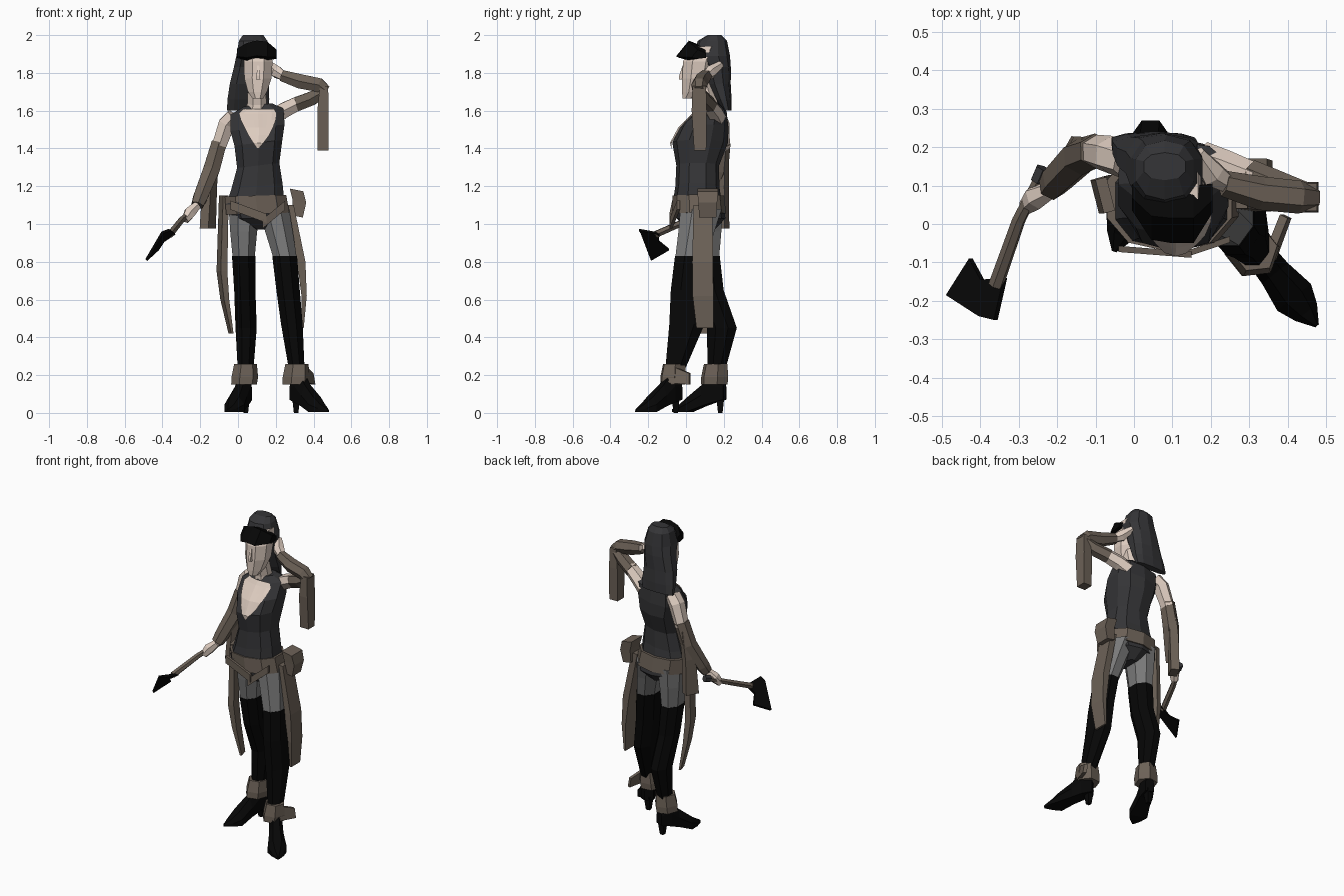
import bpy, bmesh, math
from mathutils import Vector, Matrix
from mathutils.bvhtree import BVHTree


def mat(name, *c):
    m = bpy.data.materials.new(name)
    m.diffuse_color = (*c, 1)
    return m


SKIN = mat("skin", .72, .60, .52)
VEST = mat("dark_cloth", .035, .035, .038)
BLACK = mat("black_leather", .002, .002, .002)
BROWN = mat("brown_leather", .15, .12, .095)
GREY = mat("grey_cloth", .19, .19, .19)


def skin_rings(name, rings, m):
    """Bridge a list of equal-length point rings and cap the ends."""
    bm = bmesh.new()
    rows = [[bm.verts.new(p) for p in r] for r in rings]
    n = len(rows[0])
    for a, b in zip(rows, rows[1:]):
        for i in range(n):
            bm.faces.new((a[i], a[(i + 1) % n], b[(i + 1) % n], b[i]))
    bm.faces.new(rows[0])
    bm.faces.new(rows[-1])
    bmesh.ops.recalc_face_normals(bm, faces=bm.faces)
    return finish(name, bm, m)


def finish(name, bm, m):
    me = bpy.data.meshes.new(name)
    bm.to_mesh(me)
    bm.free()
    me.materials.append(m)
    ob = bpy.data.objects.new(name, me)
    bpy.context.collection.objects.link(ob)
    return ob


def loft(name, secs, m, n=8, tilt=0, yaw=0, power=1):
    """Horizontal sections (z, cx, cy, rx, ry); four sides give boxes, power < 1 squares the ovals."""
    k = math.sqrt(2) if n == 4 else 1.03
    rings = []
    for z, cx, cy, rx, ry in secs:
        ring = []
        for i in range(n):
            a = 2 * math.pi * (i + .5) / n
            c, s = (math.copysign(abs(t) ** power, t) for t in (math.cos(a), math.sin(a)))
            v = Matrix.Rotation(yaw, 3, 'Z') @ Vector((rx * k * c, ry * k * s, 0))
            ring.append((cx + v.x, cy + v.y, z + tilt * v.x))
        rings.append(ring)
    return skin_rings(name, rings, m)


def tube(name, path, m, n=6):
    """Limb along (x, y, z, radius) points."""
    pts = [Vector(p[:3]) for p in path]
    rings = []
    for i, p in enumerate(pts):
        d = (pts[min(i + 1, len(pts) - 1)] - pts[max(i - 1, 0)]).normalized()
        u = d.cross(Vector((0, 1, 0.01))).normalized()
        w = d.cross(u)
        r = path[i][3]
        rings.append([p + u * r * math.cos(2 * math.pi * (j + .5) / n) + w * r * math.sin(2 * math.pi * (j + .5) / n)
                      for j in range(n)])
    return skin_rings(name, rings, m)


def slab(name, pts, offset, m):
    """Flat outline thickened by an offset vector."""
    o = Vector(offset) / 2
    return skin_rings(name, [[Vector(p) - o for p in pts], [Vector(p) + o for p in pts]], m)


# torso
torso = loft("vest", [(1.12, .09, .06, .155, .125), (1.2, .1, .06, .137, .113), (1.31, .107, .062, .113, .11),
                      (1.43, .108, .075, .128, .143), (1.51, .103, .097, .145, .124),
                      (1.595, .1, .135, .142, .078), (1.63, .105, .13, .075, .05)], VEST, 10, .12, 0, .8)
loft("briefs", [(.97, .125, .08, .03, .07), (1.03, .11, .08, .14, .125), (1.13, .09, .065, .155, .125)], VEST, 10, 0, 0, .85)

# skin in the open neckline, laid onto the vest
bvh = BVHTree.FromPolygons([v.co for v in torso.data.vertices], [p.vertices for p in torso.data.polygons])
bm = bmesh.new()
prev = None
for z, xl, xr in [(1.4, .1, .11), (1.43, .08, .135), (1.47, .055, .165), (1.51, .035, .185), (1.55, .015, .2),
                  (1.585, .005, .205), (1.61, .03, .19)]:
    row = []
    for i in range(9):
        x = xl + (xr - xl) * i / 8
        hit = bvh.ray_cast(Vector((x, -1, z)), Vector((0, 1, 0)))[0]
        row.append(bm.verts.new((x, (hit.y if hit else .09) - .012, z)))
    if prev:
        for i in range(8):
            bm.faces.new((prev[i], prev[i + 1], row[i + 1], row[i]))
    prev = row
finish("neckline_skin", bm, SKIN)

# neck, head, nose
tube("neck", [(.1, .125, 1.58, .068), (.1, .115, 1.64, .055), (.1, .09, 1.74, .05)], SKIN, 8)
loft("head", [(1.665, .105, .01, .03, .03), (1.7, .103, .04, .053, .064), (1.77, .105, .058, .075, .082),
              (1.86, .107, .07, .08, .09), (1.94, .105, .1, .065, .085)], SKIN, 8)
loft("nose", [(1.765, .107, -.024, .011, .012), (1.785, .107, -.024, .009, .012), (1.84, .107, -.012, .005, .006)], SKIN, 4)

# hair falling down the back
loft("hair", [(2.0, .08, .15, .055, .035), (1.97, .08, .14, .076, .075), (1.89, .085, .135, .095, .095),
              (1.83, .075, .16, .098, .075), (1.74, .06, .175, .105, .06), (1.66, .055, .198, .112, .042),
              (1.6, .05, .217, .11, .022)], VEST, 10, 0, 0, .85)

# peaked visor on the forehead
prof = [(-.05, 1.885), (.015, 1.965), (.1, 1.93), (.1, 1.88), (.01, 1.868)]
rings = []
for x, s, dy, dz in [(-.005, .5, .045, -.01), (.045, .95, .005, -.005), (.1, 1, 0, .006), (.155, 1, 0, 0), (.205, .5, .04, -.015)]:
    rings.append([(x, .03 + (y - .03) * s + dy, 1.91 + (z - 1.91) * s + dz) for y, z in prof])
skin_rings("visor", rings, BLACK)

# lowered arm
tube("right_upper_arm", [(-.02, .165, 1.57, .048), (-.06, .18, 1.53, .05), (-.105, .19, 1.40, .043)], SKIN)
tube("right_sleeve", [(-.1, .19, 1.43, .046), (-.14, .175, 1.29, .05), (-.2, .115, 1.14, .043), (-.215, .095, 1.1, .036)], BROWN)
loft("right_sleeve_drape", [(1.38, -.125, .2, .02, .02), (1.2, -.15, .185, .026, .034), (.975, -.16, .18, .026, .042)], BROWN, 4, 0, -.5)
tube("right_hand", [(-.215, .09, 1.1, .024), (-.255, .07, 1.06, .034), (-.28, .045, 1.02, .022)], SKIN)

# raised arm
tube("left_upper_arm", [(.18, .165, 1.56, .05), (.24, .145, 1.6, .047), (.32, .115, 1.64, .042)], SKIN)
tube("left_upper_sleeve", [(.3, .125, 1.63, .044), (.39, .09, 1.665, .042), (.45, .072, 1.7, .036)], BROWN)
tube("left_forearm_sleeve", [(.465, .068, 1.705, .034), (.43, .07, 1.735, .043), (.33, .08, 1.755, .044), (.235, .105, 1.785, .034)], BROWN)
loft("left_sleeve_drape", [(1.73, .455, .07, .022, .036), (1.6, .45, .07, .03, .04), (1.39, .45, .075, .03, .032)], BROWN, 4)
tube("left_hand", [(.245, .105, 1.78, .025), (.205, .13, 1.805, .036), (.165, .185, 1.845, .02)], SKIN)

# hatchet
tube("hatchet_grip", [(-.235, .145, 1.075, .022), (-.25, .11, 1.065, .022)], VEST)
tube("hatchet_handle", [(-.25, .11, 1.065, .016), (-.3, .01, 1.02, .018), (-.36, -.16, .945, .02)], BROWN)
slab("hatchet_blade", [(-.485, -.185, .81), (-.425, -.09, .865), (-.395, -.145, .91), (-.335, -.14, .95),
                       (-.36, -.25, .97), (-.40, -.24, .955)], (.01, 0, -.01), BLACK)

# belt, front straps, pouch, hanging sashes
loft("belt", [(1.055, .105, .07, .17, .138), (1.15, .092, .065, .165, .133)], BROWN, 10, .03, 0, .88)
for name, a, b in [("front_strap_right", (-.04, -.065, 1.1), (.15, -.08, 1.03)),
                   ("front_strap_left", (.25, -.04, 1.1), (.13, -.08, 1.0))]:
    a, b, h = Vector(a), Vector(b), Vector((0, 0, .024))
    slab(name, [a - h, b - h, b + h, a + h], (0, .016, 0), BROWN)
loft("pouch", [(1.04, .315, .115, .028, .045), (1.12, .325, .115, .036, .05), (1.18, .31, .115, .036, .055)], BROWN, 4, -.2)
loft("left_sash", [(1.1, .275, .09, .02, .05), (.8, .335, .088, .022, .055), (.62, .35, .09, .014, .055), (.45, .342, .1, .006, .045)], BROWN, 4)
loft("right_sash", [(1.15, -.075, .075, .015, .045), (.75, -.085, .075, .018, .045), (.6, -.07, .085, .014, .04), (.42, -.037, .1, .006, .03)], BROWN, 4, 0, .25)

# legs and boots
legs = {
    "right": [(1.08, .035, .09, .088, .11), (.96, .03, .092, .075, .1), (.83, .03, .095, .062, .085),
              (.65, .036, .12, .056, .08), (.45, .043, .19, .056, .08), (.22, .04, .16, .04, .045)],
    "left": [(1.08, .19, .08, .085, .115), (.96, .217, .055, .077, .1), (.83, .247, .03, .066, .09),
             (.65, .265, .01, .062, .092), (.47, .285, .005, .057, .095), (.22, .312, -.06, .04, .05)]}
boot = [(0, .07, .19, .026), (.06, .055, .23, .04), (.12, .035, .15, .043), (.2, .004, .085, .056), (.25, .004, .045, .036), (.295, .004, .02, .006)]
feet = {"right": ((.05, .205, 0), (-.055, -.08, 0)), "left": ((.292, -.035, 0), (.482, -.272, 0))}
for side, secs in legs.items():
    loft(side + "_thigh", secs[:3], GREY)
    loft(side + "_stocking", [(s[0], s[1], s[2], s[3] + .003, s[4] + .003) for s in secs[2:]], BLACK)
    heel, toe = (Vector(v) for v in feet[side])
    f = (toe - heel).normalized()
    w = Vector((-f.y, f.x, 0))
    up = Vector((0, 0, 1))
    skin_rings(side + "_boot", [[heel + f * s + w * c * hw + up * h for c, h in
                                 [(-1, lo), (1, lo), (1, (lo + hi) / 2), (.45, hi), (-.45, hi), (-1, (lo + hi) / 2)]]
                                for s, lo, hi, hw in boot], BLACK)
    p = heel + f * .025
    loft(side + "_heel", [(0, p.x, p.y, .012, .012), (.09, p.x, p.y, .022, .022)], BLACK, 4)
    _, x, y, _, _ = secs[-1]
    loft(side + "_cuff", [(.15, x - .008, y - .01, .066, .072), (.19, x - .004, y - .008, .068, .074),
                          (.26, x, y - .003, .058, .064)], BROWN, 6, 0, math.atan2(f.x, -f.y))
slab("left_cuff_flap", [(.36, -.09, .16), (.4, .02, .15), (.39, .02, .21), (.35, -.08, .25)], (.02, -.01, 0), BROWN)
